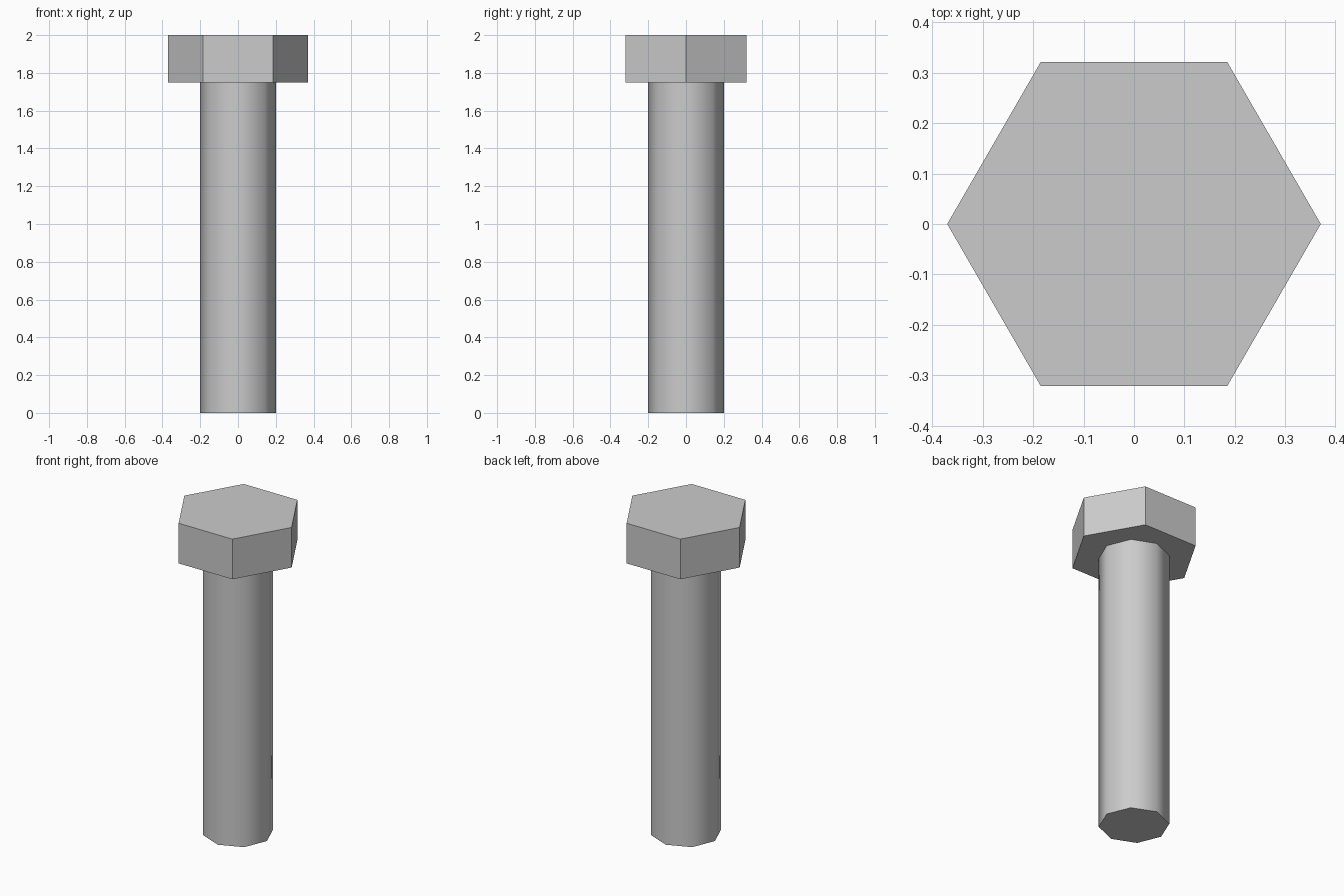
import bpy
import math

cube = bpy.data.objects.get("Cube")
if cube:
    bpy.data.objects.remove(cube, do_unlink=True)

HEIGHT = 2.0
HEAD_BOTTOM = 1.75

steel = bpy.data.materials.new("light_grey_steel")
steel.use_nodes = True
colour = (0.6, 0.6, 0.6, 1)
steel.diffuse_color = colour
steel.node_tree.nodes["Principled BSDF"].inputs["Base Color"].default_value = colour


def prism(name, sides, radius, bottom, top):
    """Upright prism with a corner pointing along +x."""
    bpy.ops.mesh.primitive_cylinder_add(
        vertices=sides, radius=radius, depth=top - bottom,
        location=(0, 0, (bottom + top) / 2), rotation=(0, 0, math.pi / 2))
    obj = bpy.context.object
    bpy.ops.object.transform_apply(location=False, rotation=True, scale=False)
    obj.name = name
    obj.data.materials.append(steel)
    return obj


# Flat-sided hexagonal head
prism("bolt_head", 6, 0.37, HEAD_BOTTOM, HEIGHT)

# Eight-sided shank, smooth around and sharp at the ends
prism("bolt_shank", 8, 0.2, 0, HEAD_BOTTOM)
bpy.ops.object.shade_smooth_by_angle(angle=math.radians(60))
